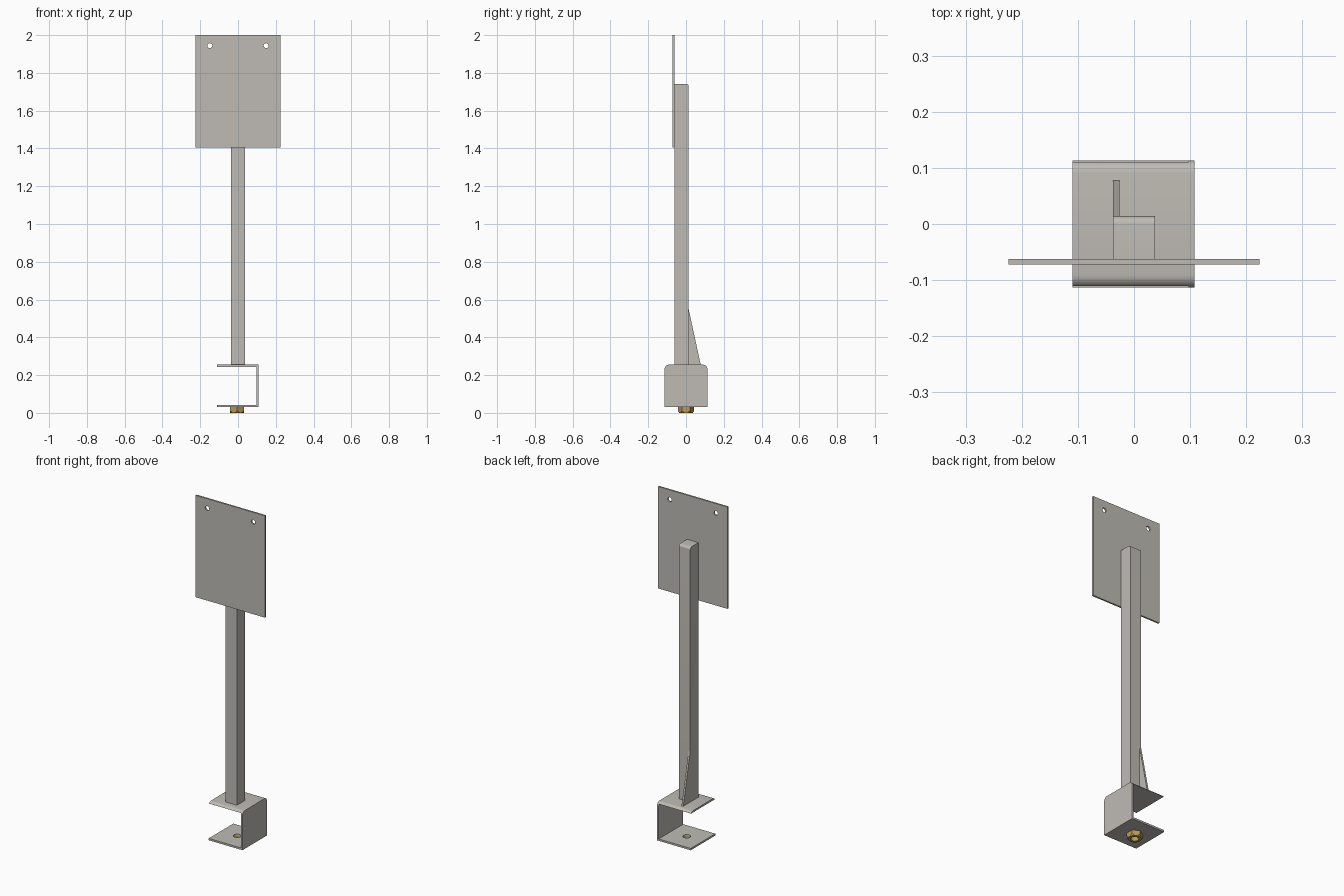
import bpy, bmesh, math
from mathutils import Matrix, Vector

cube = bpy.data.objects.get("Cube")
if cube:
    bpy.data.objects.remove(cube, do_unlink=True)


def material(name, rgb):
    m = bpy.data.materials.new(name)
    m.use_nodes = True
    m.diffuse_color = (*rgb, 1)
    m.node_tree.nodes["Principled BSDF"].inputs["Base Color"].default_value = (*rgb, 1)
    return m


STEEL = material("pale steel", (0.52, 0.5, 0.46))
BRASS = material("brass", (0.48, 0.33, 0.09))


def finish(name, bm, mat):
    bmesh.ops.recalc_face_normals(bm, faces=bm.faces)
    mesh = bpy.data.meshes.new(name)
    bm.to_mesh(mesh)
    bm.free()
    mesh.materials.append(mat)
    obj = bpy.data.objects.new(name, mesh)
    bpy.context.collection.objects.link(obj)
    return obj


def box(name, lo, hi, mat=STEEL, round_edges=None, radius=0.0):
    """Box between two corners; round_edges picks edges by their midpoint."""
    bm = bmesh.new()
    bmesh.ops.create_cube(bm, size=1)
    lo, hi = Vector(lo), Vector(hi)
    for v in bm.verts:
        v.co = Vector(l + (h - l) * (c + 0.5) for l, h, c in zip(lo, hi, v.co))
    if round_edges:
        mid = lambda e: (e.verts[0].co + e.verts[1].co) / 2
        edges = [e for e in bm.edges if round_edges(mid(e))]
        bmesh.ops.bevel(bm, geom=edges, offset=radius, segments=6,
                        profile=0.5, affect='EDGES')
    return finish(name, bm, mat)


def cylinder(name, centre, r1, r2, depth, axis='Z', sides=32, mat=STEEL):
    bm = bmesh.new()
    turn = Matrix.Rotation(math.pi / 2, 4, 'X') if axis == 'Y' else Matrix()
    bmesh.ops.create_cone(bm, cap_ends=True, segments=sides, radius1=r1, radius2=r2,
                          depth=depth, matrix=Matrix.Translation(centre) @ turn)
    return finish(name, bm, mat)


def carve(obj, cutter, operation='DIFFERENCE'):
    mod = obj.modifiers.new("carve", 'BOOLEAN')
    mod.operation, mod.solver, mod.object = operation, 'EXACT', cutter
    bpy.context.view_layer.objects.active = obj
    bpy.ops.object.modifier_apply(modifier=mod.name)
    bpy.data.objects.remove(cutter, do_unlink=True)


def smooth(obj):
    bpy.ops.object.select_all(action='DESELECT')
    obj.select_set(True)
    bpy.context.view_layer.objects.active = obj
    bpy.ops.object.shade_smooth_by_angle(angle=math.radians(28))


# Sign plate with two mounting holes
plate = box("sign_plate", (-0.224, -0.072, 1.405), (0.224, -0.062, 2))
for side in (-1, 1):
    carve(plate, cylinder("hole_cutter", (side * 0.149, -0.067, 1.944),
                          0.013, 0.013, 0.1, 'Y'))
smooth(plate)

# Post, rounded along its top back edge
post = box("post", (-0.037, -0.062, 0.254), (0.037, 0.014, 1.742),
           round_edges=lambda m: m.z > 1.7 and m.y > 0.01, radius=0.014)
smooth(post)

# C-shaped clamp: rounded block hollowed out and open to one side
clamp = box("clamp_bracket", (-0.11, -0.113, 0.031), (0.108, 0.113, 0.255),
            round_edges=lambda m: m.z > 0.25 and abs(m.y) > 0.1, radius=0.022)
carve(clamp, box("hollow_cutter", (-0.2, -0.2, 0.042), (0.097, 0.2, 0.244)))
carve(clamp, cylinder("bolt_cutter", (-0.005, 0, 0.036), 0.021, 0.021, 0.06))
smooth(clamp)

# Triangular gusset behind the post
bm = bmesh.new()
tri = [bm.verts.new((-0.037, y, z)) for y, z in
       ((0.014, 0.254), (0.078, 0.254), (0.014, 0.55))]
face = bm.faces.new(tri)
side = bmesh.ops.extrude_face_region(bm, geom=[face])["geom"]
bmesh.ops.translate(bm, vec=(0.011, 0, 0),
                    verts=[v for v in side if isinstance(v, bmesh.types.BMVert)])
finish("gusset", bm, STEEL)

# Hex nut under the clamp, chamfered below and bored through
nut = cylinder("hex_nut", (-0.005, 0, 0.0155), 0.0425, 0.0425, 0.031, sides=6, mat=BRASS)
carve(nut, cylinder("chamfer_cutter", (-0.005, 0, 0.02), 0.036, 0.06, 0.04, mat=BRASS),
      'INTERSECT')
carve(nut, cylinder("bore_cutter", (-0.005, 0, 0.015), 0.021, 0.021, 0.1, mat=BRASS))
smooth(nut)
